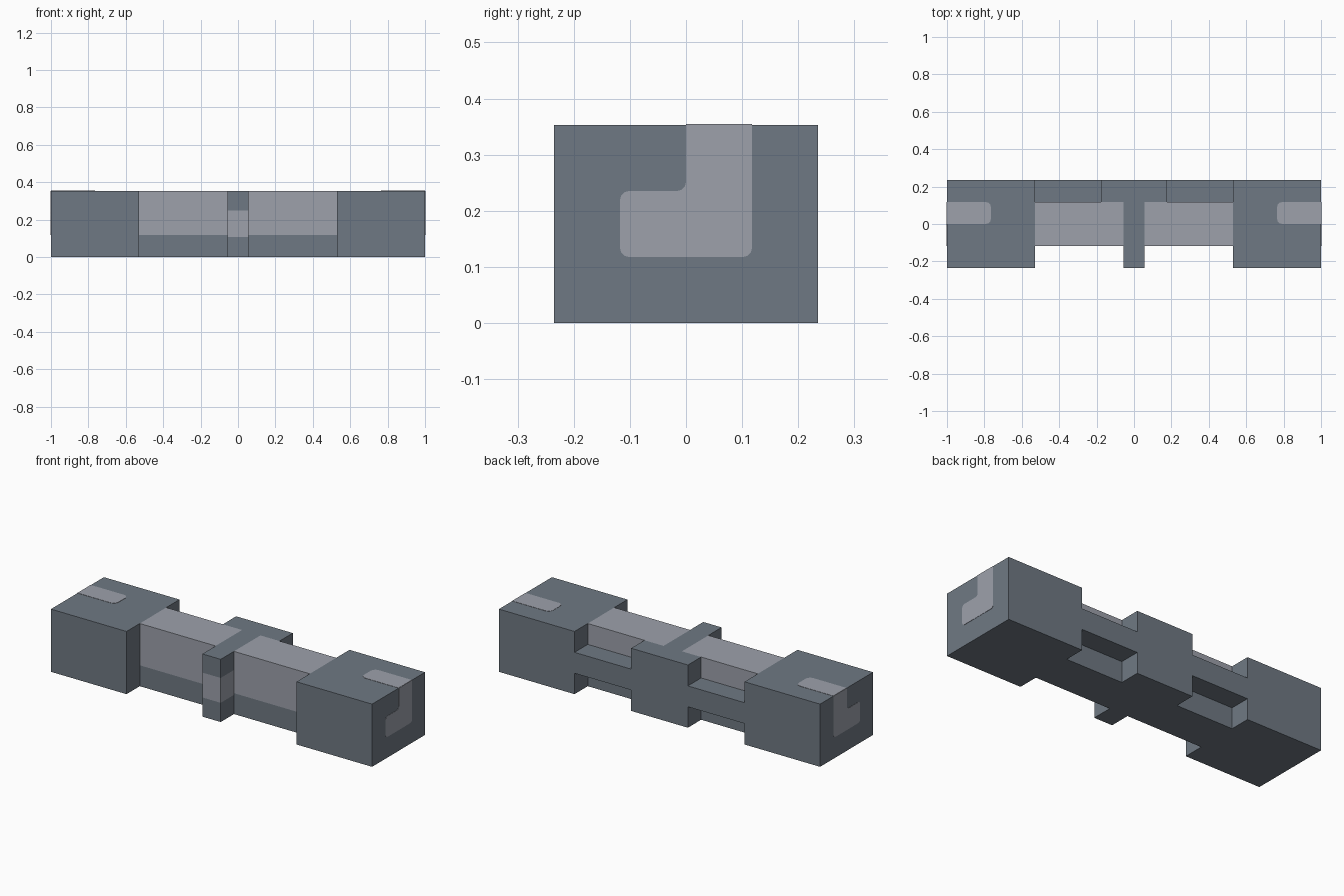
import bpy
import bmesh

cube = bpy.data.objects.get("Cube")
if cube:
    bpy.data.objects.remove(cube, do_unlink=True)

# Main measurements: the model is 17 units long, 4 deep and 3 tall
U = 2 / 17
DEEP, TALL = 2 * U, 3 * U
INNER = 4.5 * U      # inner face of the end blocks
RIB = 0.057          # half width of the centre rib
PILLAR = 1.5 * U     # half width of the rear pillar
BAND = (0.108, 0.248)
PLATE = 0.0015


def material(name, color):
    mat = bpy.data.materials.new(name)
    mat.use_nodes = True
    mat.diffuse_color = color
    for node in mat.node_tree.nodes:
        if node.type == 'BSDF_PRINCIPLED':
            node.inputs["Base Color"].default_value = color
            node.inputs["Roughness"].default_value = 0.8
    return mat


dark = material("slate grey", (0.159, 0.191, 0.227, 1))
light = material("pale grey", (0.337, 0.356, 0.407, 1))


def finish(name, bm, mat):
    bmesh.ops.recalc_face_normals(bm, faces=bm.faces)
    mesh = bpy.data.meshes.new(name)
    bm.to_mesh(mesh)
    bm.free()
    mesh.materials.append(mat)
    obj = bpy.data.objects.new(name, mesh)
    bpy.context.collection.objects.link(obj)
    return obj


def box(name, xs, ys, zs, mat):
    """Box spanning the given ranges."""
    bm = bmesh.new()
    bmesh.ops.create_cube(bm, size=1)
    for v in bm.verts:
        v.co = [span[0] if c < 0 else span[1] for c, span in zip(v.co, (xs, ys, zs))]
    return finish(name, bm, mat)


def plate(name, points, rounded, radius, offset):
    """Thin painted plate: an outline with some corners rounded, then extruded."""
    bm = bmesh.new()
    verts = [bm.verts.new(p) for p in points]
    bm.faces.new(verts)
    bmesh.ops.bevel(bm, geom=[verts[i] for i in rounded], offset=radius,
                    segments=3, profile=0.5, affect='VERTICES')
    top = bmesh.ops.extrude_face_region(bm, geom=bm.faces[:])
    moved = [g for g in top["geom"] if isinstance(g, bmesh.types.BMVert)]
    bmesh.ops.translate(bm, verts=moved, vec=offset)
    return finish(name, bm, light)


for side, s in (("left", 1), ("right", -1)):
    def span(a, b):
        return sorted((s * a, s * b))

    # Solid end block
    box(side + "_end_block", span(INNER, 1), (-DEEP, DEEP), (0, TALL), dark)

    # Core beam: pale upper part on a dark base
    box(side + "_core_base", span(RIB, INNER), (-U, U), (0, U), dark)
    box(side + "_core_beam", span(RIB, INNER), (-U, U), (U, TALL), light)

    # Rail across the rear recess
    box(side + "_rear_rail", span(PILLAR, INNER), (U, DEEP), (U, 2 * U), dark)

    # Stripe on the top that runs over the edge into a hook on the end face
    inner = s * 6.5 * U
    plate(side + "_top_stripe",
          [(s, 0, TALL), (s, U, TALL), (inner, U, TALL), (inner, 0, TALL)],
          (2, 3), 0.028, (0, 0, PLATE))
    hook = [(0, 3), (1, 3), (1, 1), (-1, 1), (-1, 2), (0, 2)]
    plate(side + "_end_hook", [(s, y * U, z * U) for y, z in hook],
          (2, 3, 4, 5), 0.016, (s * PLATE, 0, 0))

# Centre rib: body with a pale band around its front
box("rib_body", (-RIB, RIB), (-U, U), (0, TALL), dark)
for name, low, high, mat in (("rib_foot", 0, BAND[0], dark),
                             ("rib_band", *BAND, light),
                             ("rib_head", BAND[1], TALL, dark)):
    box(name, (-RIB, RIB), (-DEEP, -U), (low, high), mat)

# Rear pillar
box("rear_pillar", (-PILLAR, PILLAR), (U, DEEP), (0, TALL), dark)
